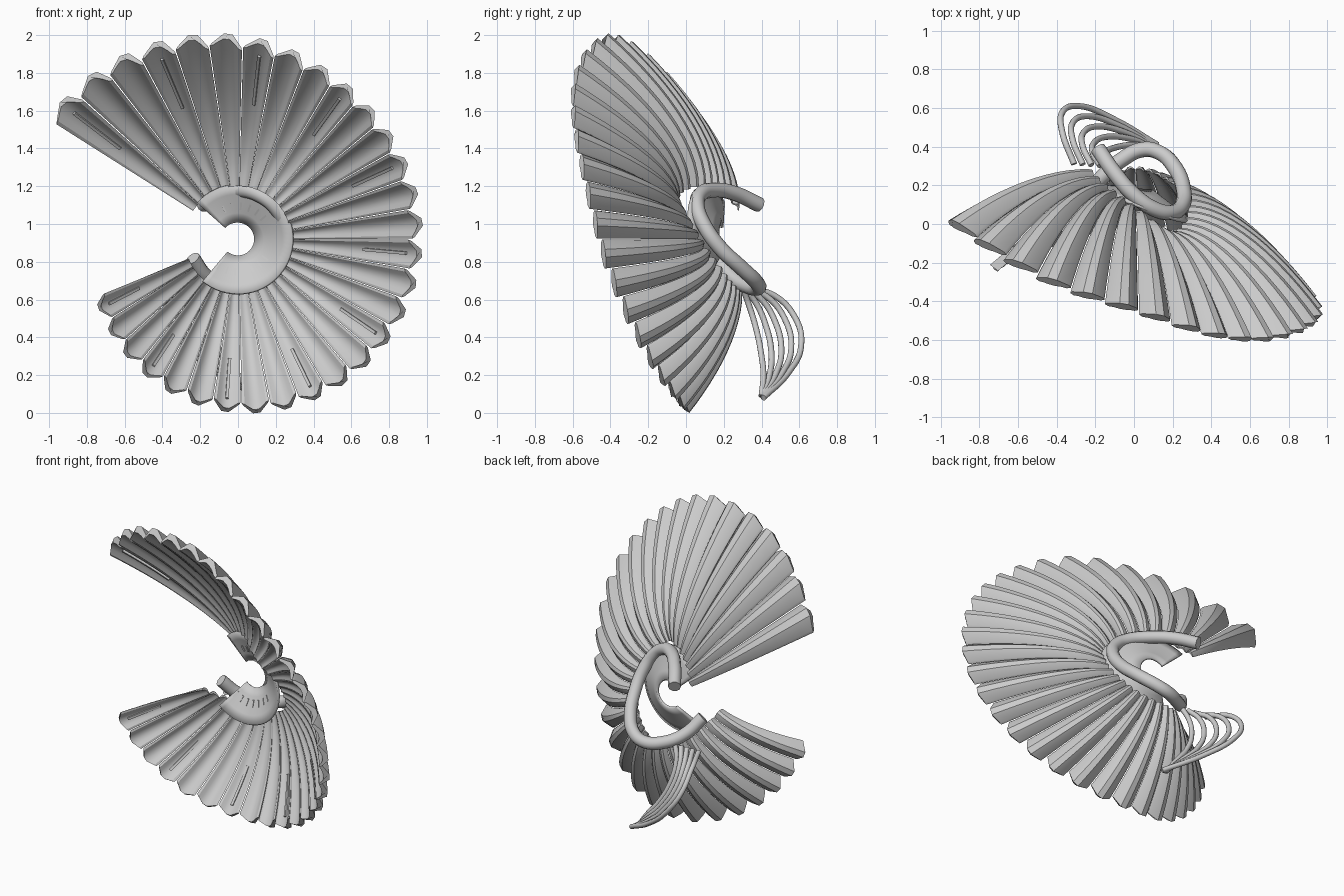
import bpy, bmesh
from math import cos, sin, radians, pi
from mathutils import Vector

if "Cube" in bpy.data.objects:
    bpy.data.objects.remove(bpy.data.objects["Cube"])

CZ = 0.92  # height of the fan centre


def lerp_table(table, a):
    """Smooth (Catmull-Rom style) lookup by angle."""
    n = len(table)
    slope = lambda i: ((table[min(i + 1, n - 1)][1] - table[max(i - 1, 0)][1]) /
                       (table[min(i + 1, n - 1)][0] - table[max(i - 1, 0)][0]))
    for i in range(n - 1):
        (a0, v0), (a1, v1) = table[i], table[i + 1]
        if a <= a1 or i == n - 2:
            h = a1 - a0
            f = (a - a0) / h
            return (v0 * (1 + 2 * f) * (1 - f) ** 2 + v1 * f * f * (3 - 2 * f)
                    + h * f * (1 - f) * (slope(i) * (1 - f) - slope(i + 1) * f))


# Values by angle in degrees (0 = +x, 90 = up)
RIM_R = [(-153, .80), (-90, .89), (-45, .92), (0, .94), (40, .95), (65, .98), (90, 1.035), (113, 1.08), (143, 1.14)]
RIM_Y = [(-153, -.23), (-120, -.11), (-90, -.01), (-70, -.05), (-45, -.19), (-20, -.35), (0, -.46),
         (40, -.59), (65, -.575), (90, -.45), (113, -.31), (143, -.03)]
HUB_Y = [(-153, .01), (-120, .2), (-90, .28), (-45, .2), (0, .06), (40, -.05), (65, -.03), (90, .07), (143, .26)]
DISC_Y = [(-130, .07), (-90, .06), (0, .02), (40, .02), (90, .1), (138, .2)]


def mesh_object(name, bm, smooth=30):
    bmesh.ops.recalc_face_normals(bm, faces=bm.faces)
    me = bpy.data.meshes.new(name)
    bm.to_mesh(me)
    bm.free()
    ob = bpy.data.objects.new(name, me)
    bpy.context.collection.objects.link(ob)
    bpy.context.view_layer.objects.active = ob
    ob.select_set(True)
    bpy.ops.object.shade_smooth_by_angle(angle=radians(smooth))
    ob.select_set(False)
    return ob


def polar(a, r, y):
    return Vector((r * cos(a), y, CZ + r * sin(a)))


def fan_point(deg, t):
    """Point on the bowed, twisted fan surface; t runs from hub to rim."""
    r0, r1 = 0.28, lerp_table(RIM_R, deg) - 0.03
    y0, y1 = lerp_table(HUB_Y, deg), lerp_table(RIM_Y, deg)
    return polar(radians(deg), r0 + (r1 - r0) * t, y0 + (y1 - y0) * t ** 1.7)


def sweep_rib(bm, deg, section, t0, t1, steps):
    """Sweep a (u, v) section along one rib, with the tip drawn to a blunt point."""
    rings = []
    for i in range(steps + 1):
        t = t0 + (t1 - t0) * i / steps
        c = fan_point(deg, t)
        tan = (fan_point(deg, t + .01) - fan_point(deg, max(t - .01, 0))).normalized()
        side = fan_point(deg + 1, t) - fan_point(deg - 1, t)
        side -= tan * side.dot(tan)
        w = side.length / 2 * 4.93 * .97      # half the rib spacing
        side.normalize()
        back = side.cross(tan)
        if back.y < 0:
            back = -back
        rings.append([bm.verts.new(c + side * u + back * v + tan * (.55 * t * (w - abs(u))))
                      for u, v in section(w)])
    n = len(rings[0])
    for A, B in zip(rings, rings[1:]):
        for j in range(n):
            bm.faces.new((A[j], A[(j + 1) % n], B[(j + 1) % n], B[j]))
    bm.faces.new(rings[0])
    bm.faces.new(rings[-1])


# Channel section: three flat facets behind, rounded gutter in front
def channel(w):
    back = [(-1, 0), (-.92, .2), (-.27, .8), (.27, .8), (.92, .2), (1, 0)]
    front = [(.8, .0), (.5, .2), (.2, .34), (-.2, .34), (-.5, .2), (-.8, .0)]
    return [(u * w, v * w) for u, v in back + front]


def strip(w):
    return [(-.008, .18 * w), (.008, .18 * w), (.008, .45 * w), (-.008, .45 * w)]


# Fan of ribs, with a thin strip on every third
ribs, strips = bmesh.new(), bmesh.new()
for k in range(31):
    deg = 143 - k * 296 / 30
    sweep_rib(ribs, deg, channel, 0, 1, 12)
    if k % 3 == 0:
        sweep_rib(strips, deg, strip, .58, .92, 6)
mesh_object("fan_ribs", ribs)
mesh_object("rib_strips", strips)


def disc_point(deg, f):
    """Point on the hub disc; f runs from outer to inner edge."""
    y = lerp_table(DISC_Y, deg)
    return polar(radians(deg), .29 - .2 * f, y + (.19 - y) * .9 * f)


# Open hub disc, coned back toward the middle
bm = bmesh.new()
rows = [[bm.verts.new(disc_point(-130 + 268 * i / 48, f / 4)) for f in range(5)] for i in range(49)]
for A, B in zip(rows, rows[1:]):
    for j in range(4):
        bm.faces.new((A[j], A[j + 1], B[j + 1], B[j]))
disc = mesh_object("hub_disc", bm)
mod = disc.modifiers.new("thickness", 'SOLIDIFY')
mod.thickness, mod.offset = 0.015, 0

# Short dashes on the disc, upper and lower groups
bm = bmesh.new()
for deg in [25 + 15 * i for i in range(7)] + [-125 + 15 * i for i in range(7)]:
    a = radians(deg)
    side = Vector((-sin(a), 0, cos(a))) * .005
    lo, hi = disc_point(deg, .68), disc_point(deg, .48)
    vs = [bm.verts.new(p + s * side + Vector((0, d, 0)))
          for d in (-.014, .0) for p, s in ((lo, -1), (lo, 1), (hi, 1), (hi, -1))]
    for f in ((0, 1, 2, 3), (4, 5, 6, 7), (0, 1, 5, 4), (1, 2, 6, 5), (2, 3, 7, 6), (3, 0, 4, 7)):
        bm.faces.new([vs[j] for j in f])
mesh_object("disc_dashes", bm)


def tube(name, points, radius):
    cu = bpy.data.curves.new(name, 'CURVE')
    cu.dimensions = '3D'
    cu.bevel_depth, cu.bevel_resolution, cu.resolution_u = radius, 3, 8
    cu.use_fill_caps = True
    sp = cu.splines.new('BEZIER')
    sp.bezier_points.add(len(points) - 1)
    for bp, p in zip(sp.bezier_points, points):
        bp.co = p
        bp.handle_left_type = bp.handle_right_type = 'AUTO'
    ob = bpy.data.objects.new(name, cu)
    bpy.context.collection.objects.link(ob)


# Thick coiled tube behind the hub
coil = [(136, .39), (112, .26), (90, .15), (65, .075), (40, .06), (15, .1), (-10, .18), (-35, .29),
        (-60, .37), (-80, .385), (-105, .33), (-130, .24), (-157, .16)]
tube("coil_tube", [polar(radians(a), .26, y) for a, y in coil], .04)

# Five thin wires bowing out behind, gathered at the bottom
outer = [(-.31, .31, .66), (-.37, .47, .62), (-.37, .58, .5), (-.28, .61, .36), (-.1, .54, .21), (.12, .41, .08)]
inner = [(-.13, .3, .66), (-.16, .33, .58), (-.15, .37, .45), (-.08, .4, .3), (0, .41, .2), (.08, .4, .09)]
for i in range(5):
    tube(f"wire_{i + 1}", [Vector(p).lerp(Vector(q), i / 4) for p, q in zip(outer, inner)], .016)
